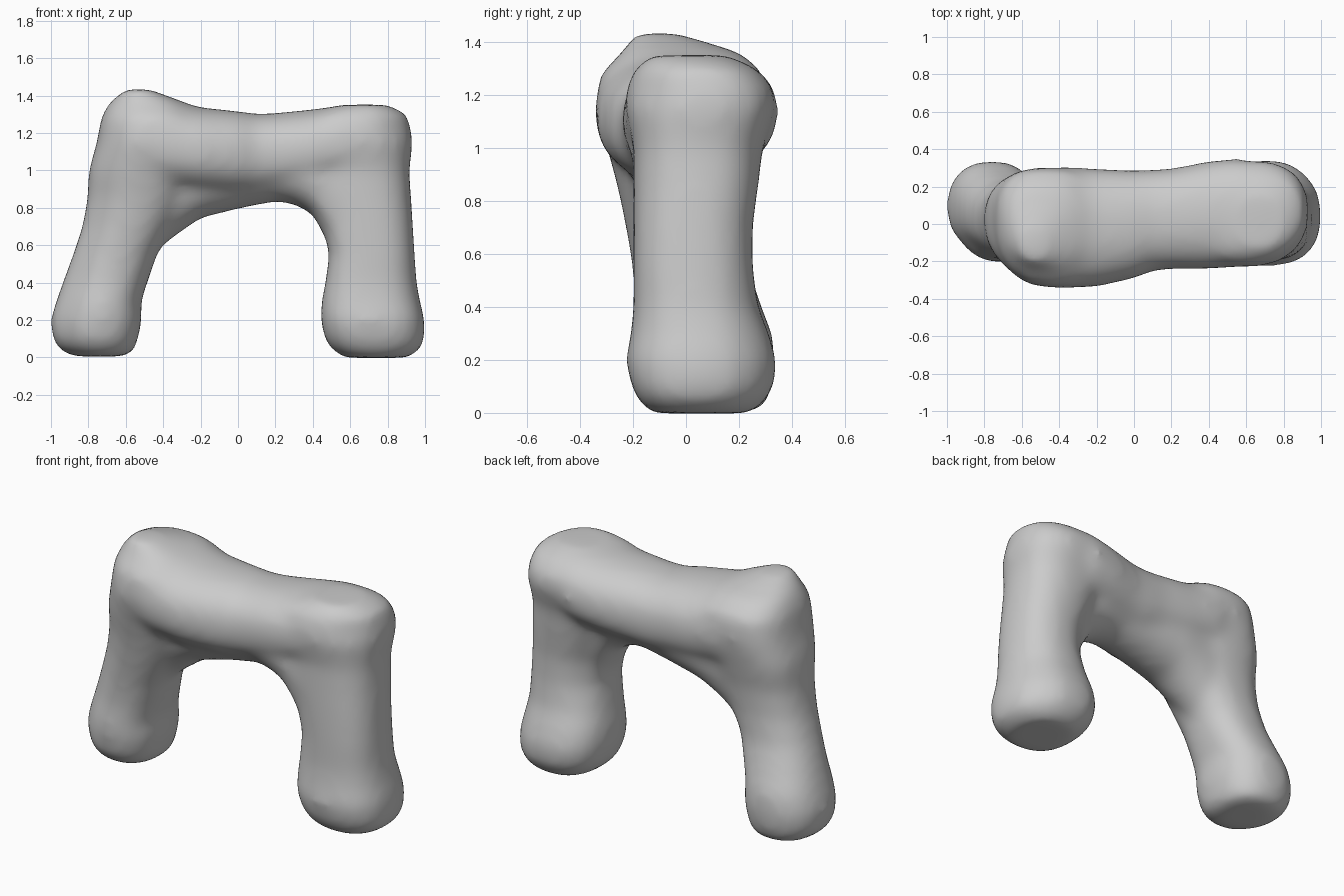
import bpy, bmesh, math

N = 32
bm = bmesh.new()

def loft(sections, axis, power, trims=()):
    """Sections: (position, a_min, a_max, b_min, b_max), lofted along z or x.
    trims: (corner angle, amount, centre, spread) shave or fill a section corner."""
    rings = []
    for p, a0, a1, b0, b1 in sections:
        ring = []
        for i in range(N):
            t = 2 * math.pi * i / N
            c, s = math.cos(t), math.sin(t)
            k = 1.0
            for ang, amount, mid, spread in trims:
                k -= (amount * math.exp(-((p - mid) / spread) ** 2)
                      * max(0, math.cos(t - math.radians(ang))) ** 6)
            a = (a0 + a1) / 2 + k * (a1 - a0 + 0.014) / 2 * math.copysign(abs(c) ** (2 / power), c)
            b = (b0 + b1) / 2 + k * (b1 - b0 + 0.014) / 2 * math.copysign(abs(s) ** (2 / power), s)
            ring.append(bm.verts.new((a, b, p) if axis == 'z' else (p, a, b)))
        rings.append(ring)
    faces = [bm.faces.new(rings[0][::-1]), bm.faces.new(rings[-1])]
    for r, q in zip(rings, rings[1:]):
        for i in range(N):
            j = (i + 1) % N
            faces.append(bm.faces.new((r[i], r[j], q[j], q[i])))
    bmesh.ops.recalc_face_normals(bm, faces=faces)

# Left leg: splayed outward, leaning forward at the top (x range, y range per height)
loft([(0.005, -0.88, -0.60, -0.08, 0.27), (0.04, -0.95, -0.56, -0.14, 0.30),
      (0.10, -0.99, -0.54, -0.18, 0.32), (0.20, -1.0, -0.52, -0.20, 0.33),
      (0.30, -0.97, -0.525, -0.20, 0.32), (0.40, -0.935, -0.49, -0.19, 0.28),
      (0.55, -0.88, -0.44, -0.20, 0.23), (0.70, -0.83, -0.36, -0.225, 0.22),
      (0.85, -0.80, -0.28, -0.255, 0.23), (1.0, -0.79, -0.22, -0.295, 0.26),
      (1.15, -0.745, -0.15, -0.34, 0.29), (1.28, -0.725, -0.18, -0.32, 0.29),
      (1.36, -0.685, -0.28, -0.24, 0.20), (1.435, -0.60, -0.48, -0.19, -0.04)],
     'z', 2.4, [(225, 0.16, 0.4, 0.75), (135, -0.09, 1.1, 0.25)])

# Right leg: upright, with a foot swelling to the back
loft([(-0.002, 0.58, 0.90, -0.12, 0.24), (0.04, 0.51, 0.97, -0.17, 0.29),
      (0.10, 0.47, 0.995, -0.20, 0.33), (0.20, 0.45, 0.995, -0.22, 0.34),
      (0.30, 0.455, 0.97, -0.20, 0.31), (0.40, 0.475, 0.95, -0.19, 0.27),
      (0.55, 0.495, 0.94, -0.19, 0.25), (0.70, 0.46, 0.93, -0.19, 0.25),
      (0.85, 0.40, 0.92, -0.19, 0.27), (1.0, 0.36, 0.91, -0.19, 0.285),
      (1.15, 0.32, 0.93, -0.225, 0.335), (1.23, 0.32, 0.92, -0.22, 0.325),
      (1.30, 0.38, 0.90, -0.19, 0.26), (1.35, 0.55, 0.80, -0.13, 0.15)],
     'z', 2.5, [(45, 0.08, 0.15, 0.4), (135, 0.16, 0.75, 0.25),
                (225, -0.07, 0.65, 0.5), (315, 0.1, 1.25, 0.12)])

# Top beam (y range, z range per x station)
loft([(-0.60, -0.30, 0.25, 0.94, 1.37), (-0.40, -0.34, 0.30, 0.90, 1.385),
      (-0.20, -0.33, 0.29, 0.88, 1.33), (0.0, -0.285, 0.28, 0.87, 1.31),
      (0.10, -0.245, 0.285, 0.87, 1.295), (0.20, -0.235, 0.29, 0.88, 1.30),
      (0.40, -0.235, 0.33, 0.91, 1.32), (0.55, -0.225, 0.345, 0.94, 1.34),
      (0.70, -0.21, 0.31, 1.0, 1.35)], 'x', 2.3)

# Narrower web filling the arch under the beam
loft([(-0.60, -0.19, 0.20, 0.60, 1.25), (-0.42, -0.18, 0.22, 0.59, 1.25),
      (-0.30, -0.20, 0.23, 0.68, 1.25), (-0.20, -0.21, 0.24, 0.75, 1.20),
      (0.0, -0.19, 0.23, 0.80, 1.20), (0.20, -0.19, 0.22, 0.84, 1.20),
      (0.30, -0.20, 0.22, 0.825, 1.20), (0.40, -0.20, 0.21, 0.77, 1.20),
      (0.50, -0.19, 0.19, 0.58, 1.20), (0.62, -0.18, 0.19, 0.58, 1.20)], 'x', 2.0)

me = bpy.data.meshes.new("arch_body")
bm.to_mesh(me)
bm.free()
arch = bpy.data.objects.new("arch_body", me)
bpy.context.collection.objects.link(arch)

# Fuse the parts into one soft skin
remesh = arch.modifiers.new("fuse", 'REMESH')
remesh.mode = 'VOXEL'
remesh.voxel_size = 0.025
remesh.use_smooth_shade = True
smooth = arch.modifiers.new("soften", 'SMOOTH')
smooth.factor = 0.5
smooth.iterations = 22
